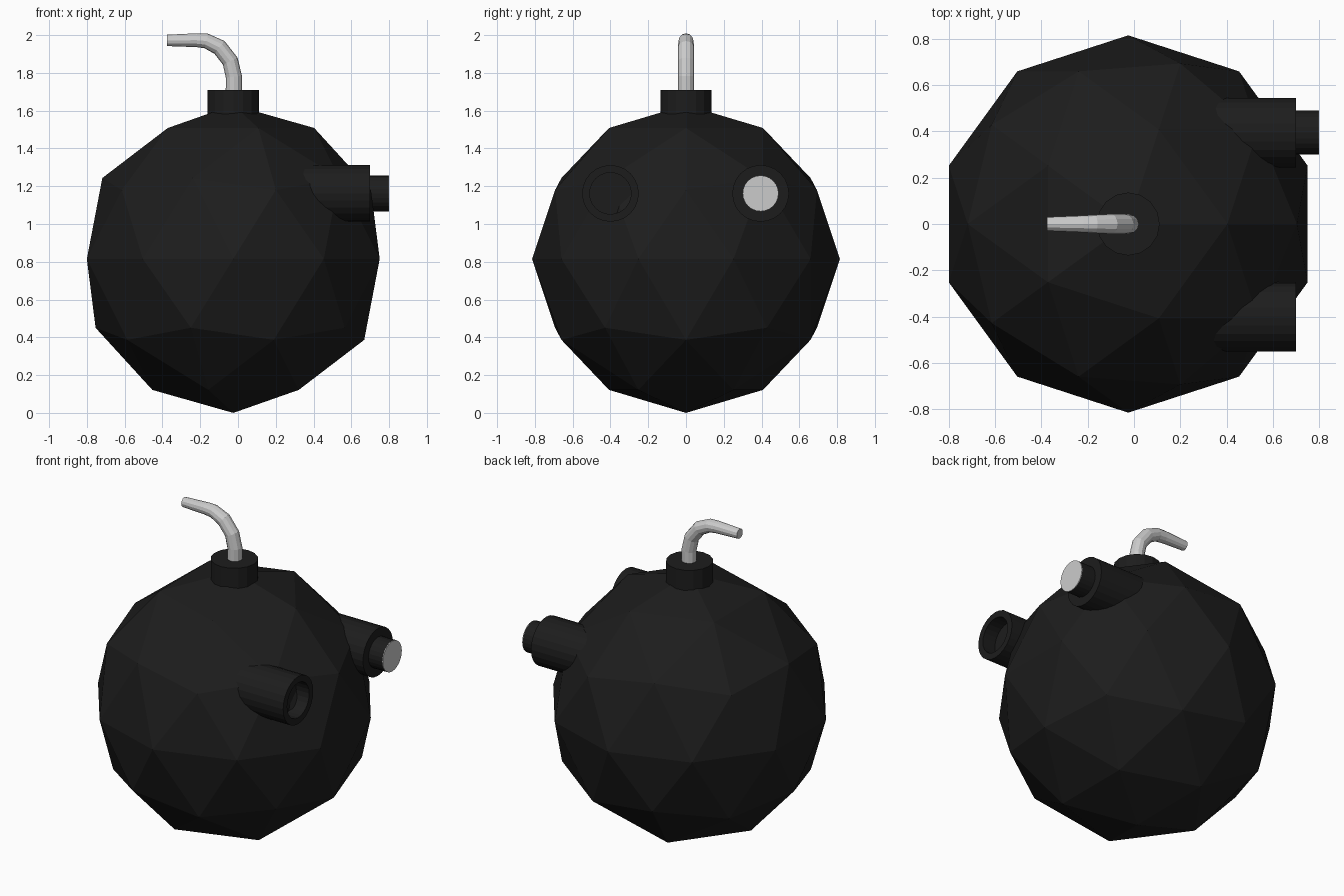
import bpy, bmesh
from math import cos, sin, pi
from mathutils import Vector

if "Cube" in bpy.data.objects:
    bpy.data.objects.remove(bpy.data.objects["Cube"])

black = bpy.data.materials.new("black")
black.diffuse_color = (0.012, 0.012, 0.012, 1)
black.use_nodes = True
black.node_tree.nodes["Principled BSDF"].inputs["Base Color"].default_value = black.diffuse_color
CX, R = -0.025, 0.815


def add_mesh(name, bm, mat=None):
    bmesh.ops.recalc_face_normals(bm, faces=bm.faces)
    me = bpy.data.meshes.new(name)
    bm.to_mesh(me)
    bm.free()
    ob = bpy.data.objects.new(name, me)
    bpy.context.collection.objects.link(ob)
    if mat:
        me.materials.append(mat)
    return ob


def lathe(name, profile, origin, axis, mat=None, sides=16):
    """Revolve (distance along axis, radius) points, closing both ends."""
    bm = bmesh.new()
    turn = Vector((0, 0, 1)).rotation_difference(Vector(axis)).to_matrix()
    rings = []
    for d, r in profile:
        rings.append([bm.verts.new(turn @ Vector((r * cos(2 * pi * i / sides), r * sin(2 * pi * i / sides), d))
                                   + Vector(origin)) for i in range(sides)])
    for a, b in zip(rings, rings[1:]):
        for i in range(sides):
            j = (i + 1) % sides
            bm.faces.new((a[i], a[j], b[j], b[i]))
    bm.faces.new(rings[0])
    bm.faces.new(rings[-1])
    return add_mesh(name, bm, mat)


# Faceted body
bm = bmesh.new()
bmesh.ops.create_icosphere(bm, subdivisions=2, radius=R)
bmesh.ops.translate(bm, verts=bm.verts, vec=(CX, 0, R))
add_mesh("body", bm, black)

# Collar on top
lathe("collar", [(1.55, 0.136), (1.71, 0.136)], (CX, 0, 0), (0, 0, 1), black)

# Hollow socket on one side, solid one with a stepped plug on the other
X = (1, 0, 0)
lathe("hollow_socket", [(0.3, 0.15), (0.70, 0.15), (0.70, 0.11), (0.61, 0.11)],
      (0, -0.4, 1.162), X, black, 24)
lathe("plugged_socket", [(0.3, 0.15), (0.70, 0.15), (0.70, 0.095), (0.796, 0.095)],
      (0, 0.395, 1.162), X, black, 24)
# Pale end face of the plug
lathe("plug_face", [(0.796, 0.095), (0.80, 0.095)], (0, 0.395, 1.162), X, None, 24)

# Bent fuse, tapering to the tip
path = [(-0.022, 1.66, 1), (-0.022, 1.78, 1), (-0.041, 1.862, 1), (-0.098, 1.935, 1),
        (-0.168, 1.969, 0.92), (-0.22, 1.973, 0.85), (-0.375, 1.972, 0.7)]
cu = bpy.data.curves.new("fuse", 'CURVE')
cu.dimensions = '3D'
cu.bevel_depth = 0.043
cu.bevel_resolution = 4
cu.use_fill_caps = True
sp = cu.splines.new('POLY')
sp.points.add(len(path) - 1)
for p, (x, z, r) in zip(sp.points, path):
    p.co = (x, 0, z, 1)
    p.radius = r
sp.use_smooth = False
fuse = bpy.data.objects.new("fuse", cu)
bpy.context.collection.objects.link(fuse)
bpy.context.view_layer.objects.active = fuse
fuse.select_set(True)
bpy.ops.object.convert(target='MESH')
